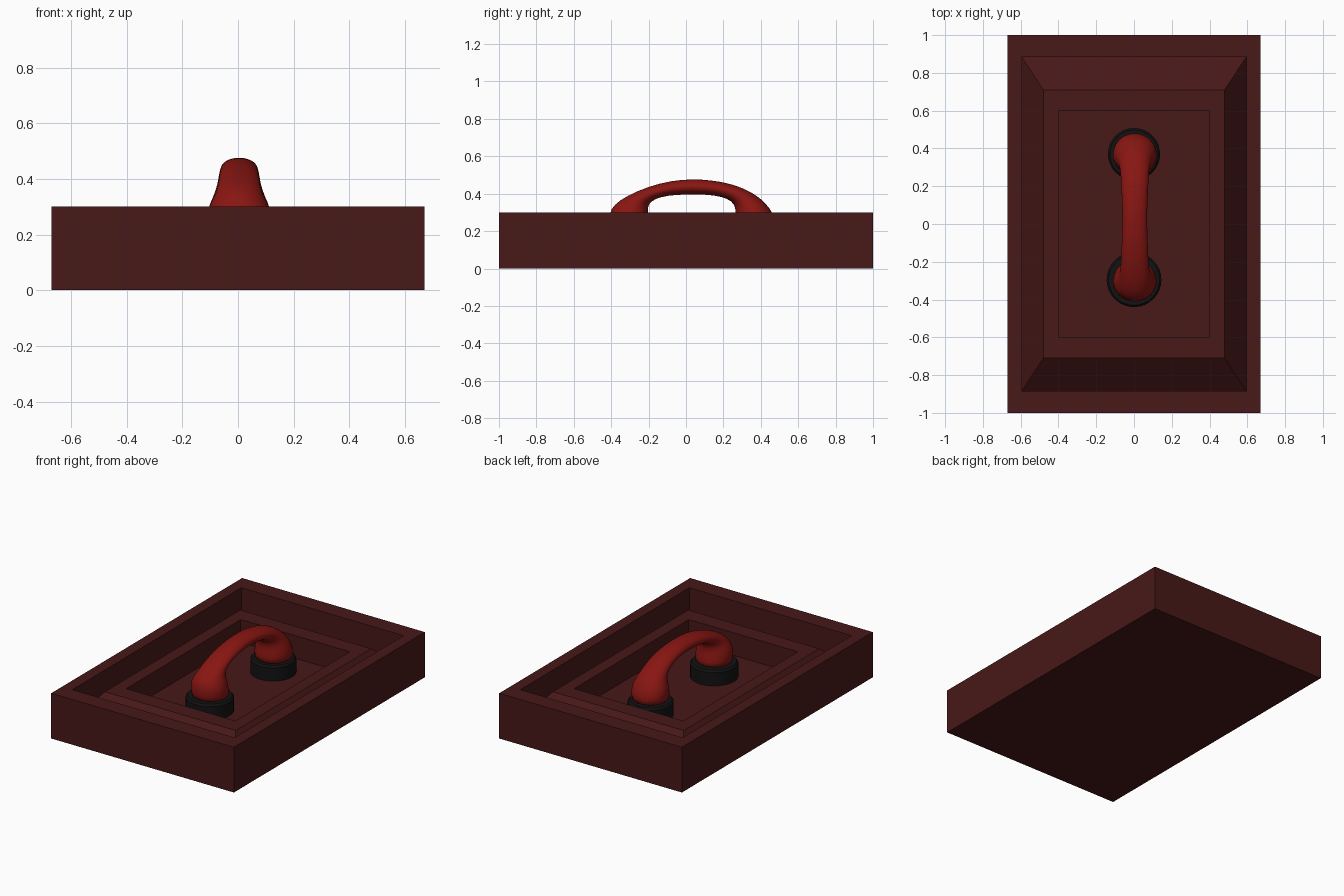
import bpy, bmesh
from math import cos, sin, pi

if "Cube" in bpy.data.objects:
    bpy.data.objects.remove(bpy.data.objects["Cube"])


def material(name, color):
    m = bpy.data.materials.new(name)
    m.diffuse_color = (*color, 1)
    m.use_nodes = True
    m.node_tree.nodes["Principled BSDF"].inputs["Base Color"].default_value = m.diffuse_color
    return m


def loft(name, rings, mat):
    """Skin a stack of closed rings and cap both ends."""
    bm = bmesh.new()
    loops = [[bm.verts.new(p) for p in ring] for ring in rings]
    n = len(loops[0])
    for a, b in zip(loops, loops[1:]):
        for i in range(n):
            j = (i + 1) % n
            bm.faces.new((a[i], a[j], b[j], b[i]))
    bm.faces.new(loops[0][::-1])
    bm.faces.new(loops[-1])
    bmesh.ops.recalc_face_normals(bm, faces=bm.faces)
    me = bpy.data.meshes.new(name)
    bm.to_mesh(me)
    bm.free()
    ob = bpy.data.objects.new(name, me)
    bpy.context.collection.objects.link(ob)
    me.materials.append(mat)
    return ob


def smooth(ob, angle=0.6):
    bpy.ops.object.select_all(action='DESELECT')
    ob.select_set(True)
    bpy.context.view_layer.objects.active = ob
    bpy.ops.object.shade_smooth_by_angle(angle=angle)


maroon = material("maroon", (0.065, 0.009, 0.009))
red = material("red", (0.25, 0.008, 0.006))
black = material("black", (0.006, 0.006, 0.006))

# Tray: outer box, rim, groove, sloped raised panel, sunken floor
tray_profile = [(0.67, 1.0, 0), (0.67, 1.0, 0.3), (0.595, 0.885, 0.3),
                (0.595, 0.885, 0.1), (0.48, 0.71, 0.25),
                (0.40, 0.60, 0.25), (0.40, 0.60, 0.1)]
loft("tray", [[(sx * x, sy * y, z) for sx, sy in ((-1, -1), (1, -1), (1, 1), (-1, 1))]
              for x, y, z in tray_profile], maroon)

# Round mounts standing on the sunken floor
for name, y, r in (("front_mount", -0.295, 0.145), ("back_mount", 0.37, 0.138)):
    profile = [(r, 0.1), (r, 0.188), (r - 0.01, 0.2)]
    smooth(loft(name, [[(q * cos(2 * pi * i / 32), y + q * sin(2 * pi * i / 32), z)
                        for i in range(32)] for q, z in profile], black))

# Arched grip: outer edge (y, z), inner edge (y, z), half width
sections = [(-0.405, 0.18, -0.185, 0.18, 0.112), (-0.412, 0.23, -0.187, 0.23, 0.118),
            (-0.412, 0.295, -0.205, 0.295, 0.117), (-0.388, 0.34, -0.202, 0.335, 0.088),
            (-0.32, 0.388, -0.185, 0.36, 0.077), (-0.20, 0.44, -0.135, 0.384, 0.072),
            (-0.08, 0.47, -0.05, 0.394, 0.068), (0.03, 0.479, 0.03, 0.396, 0.066),
            (0.13, 0.474, 0.11, 0.395, 0.068), (0.25, 0.453, 0.19, 0.385, 0.073),
            (0.36, 0.407, 0.245, 0.36, 0.078), (0.43, 0.348, 0.262, 0.33, 0.092),
            (0.467, 0.295, 0.265, 0.295, 0.115), (0.485, 0.24, 0.252, 0.24, 0.12),
            (0.48, 0.18, 0.25, 0.18, 0.114)]
rings = []
for oy, oz, iy, iz, w in sections:
    cy, cz, vy, vz = (oy + iy) / 2, (oz + iz) / 2, (oy - iy) / 2, (oz - iz) / 2
    rings.append([(0.004 + w * sin(2 * pi * i / 20), cy + vy * cos(2 * pi * i / 20),
                   cz + vz * cos(2 * pi * i / 20)) for i in range(20)])
handle = loft("handle", rings, red)
smooth(handle, 1.2)
sub = handle.modifiers.new("round", 'SUBSURF')
sub.levels = sub.render_levels = 1
